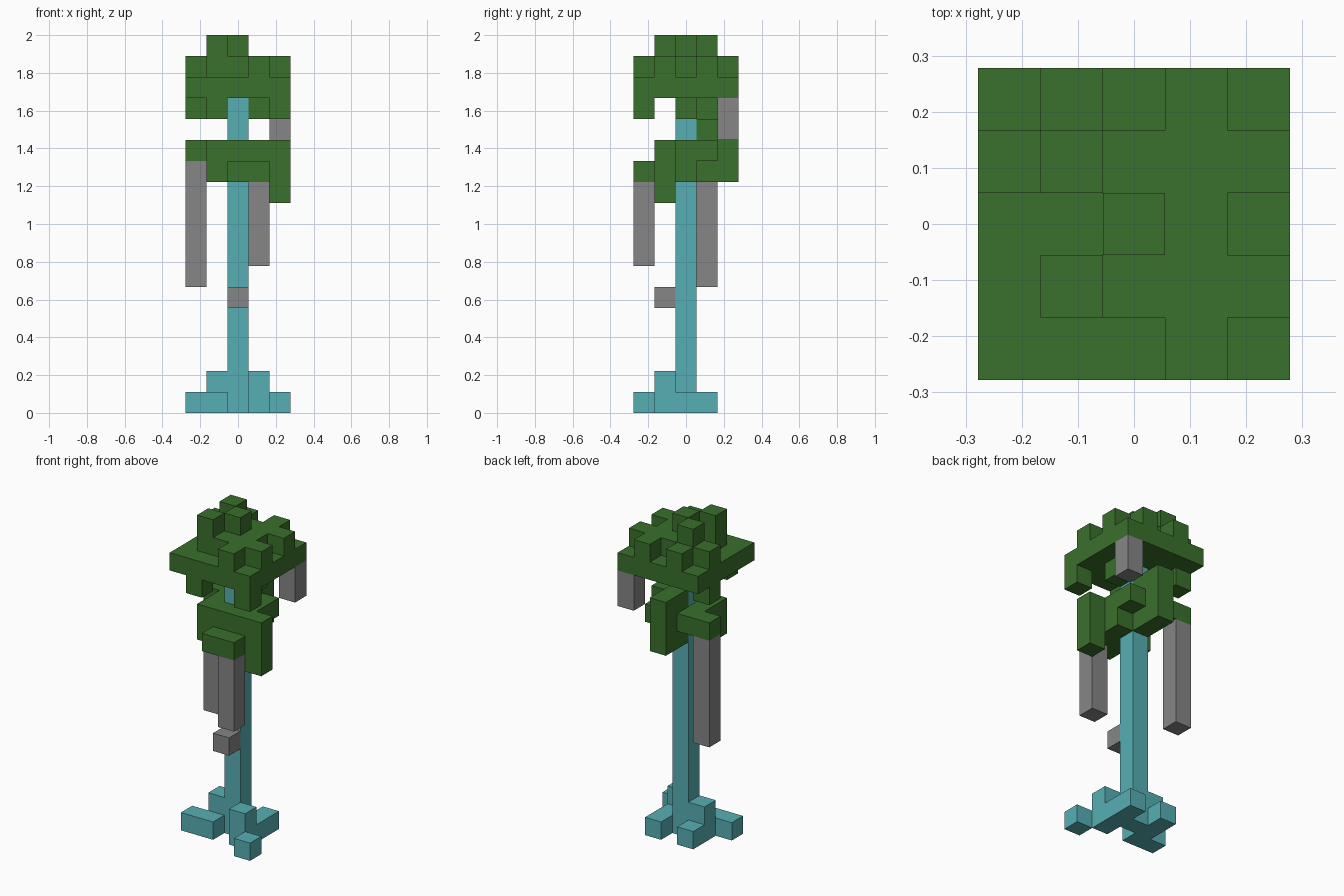
import bpy, bmesh
from mathutils import Vector

cube = bpy.data.objects.get("Cube")
if cube:
    bpy.data.objects.remove(cube, do_unlink=True)

UNIT = 2 / 18  # block size: the tree is 18 blocks tall


def material(name, color):
    m = bpy.data.materials.new(name)
    m.use_nodes = True
    m.diffuse_color = (*color, 1)
    m.node_tree.nodes["Principled BSDF"].inputs["Base Color"].default_value = (*color, 1)
    return m


def cells_from_plan(layer, plan):
    """Read a block plan: rows run from back to front, columns from -x to +x."""
    return {(c - 2, 2 - r, layer)
            for r, row in enumerate(plan.split())
            for c, mark in enumerate(row) if mark == "#"}


def column(x, y, low, high):
    return {(x, y, z) for z in range(low, high)}


def build(name, cells, mat):
    """Skin a set of blocks, keeping only outer faces and merging flat areas."""
    bm = bmesh.new()
    for cell in cells:
        centre = Vector(cell) + Vector((0, 0, 0.5))
        for axis in range(3):
            for sign in (-1, 1):
                n = Vector((0, 0, 0))
                n[axis] = sign
                if tuple(int(a + b) for a, b in zip(cell, n)) in cells:
                    continue
                u = Vector((0, 0, 0))
                u[(axis + 1) % 3] = 0.5
                v = n.cross(u)
                mid = centre + n / 2
                corners = (mid - u - v, mid + u - v, mid + u + v, mid - u + v)
                bm.faces.new([bm.verts.new(p * UNIT) for p in corners])
    bmesh.ops.remove_doubles(bm, verts=bm.verts, dist=UNIT / 100)
    bmesh.ops.dissolve_limit(bm, angle_limit=0.01, verts=bm.verts, edges=bm.edges)
    mesh = bpy.data.meshes.new(name)
    bm.to_mesh(mesh)
    bm.free()
    mesh.materials.append(mat)
    obj = bpy.data.objects.new(name, mesh)
    bpy.context.collection.objects.link(obj)


leaf = material("leaf green", (0.042, 0.16, 0.025))
wood = material("teal wood", (0.095, 0.43, 0.456))
vine = material("grey vine", (0.238, 0.238, 0.238))

# Trunk with spreading roots
trunk = column(0, 0, 0, 15)
trunk |= cells_from_plan(0, "..... .#.#. .#.#. ##.#. ....#")
trunk |= cells_from_plan(1, "..... ..... .#... ...#. .....")
build("trunk_and_roots", trunk, wood)

# Lower leaf cluster, layers from the bottom up
lower = set()
for i, plan in enumerate((
        "..... ..... ..... ....# .....",
        "..#.. ..#.. ...#. .#### ..##.",
        "..#.. ####. .#.#. .#### .....",
        "..#.. ..#.. ..... ..... .....")):
    lower |= cells_from_plan(10 + i, plan)
build("lower_leaves", lower, leaf)

# Crown, layers from the bottom up
crown = set()
for i, plan in enumerate((
        "..... #.... ...#. ..... .#..#",
        "##### ##### ##### ##### #####",
        ".#.#. ##### ..##. .#### ...#.",
        "..... .#... ..#.. .#... .....")):
    crown |= cells_from_plan(14 + i, plan)
build("crown_leaves", crown, leaf)

# Hanging vines and the knot on the trunk
build("left_back_vine", column(2, 2, 13, 15), vine)
build("left_front_vine", column(1, -2, 7, 11), vine)
build("right_back_vine", column(-2, 1, 6, 12), vine)
build("trunk_knot", column(0, -1, 5, 6), vine)
